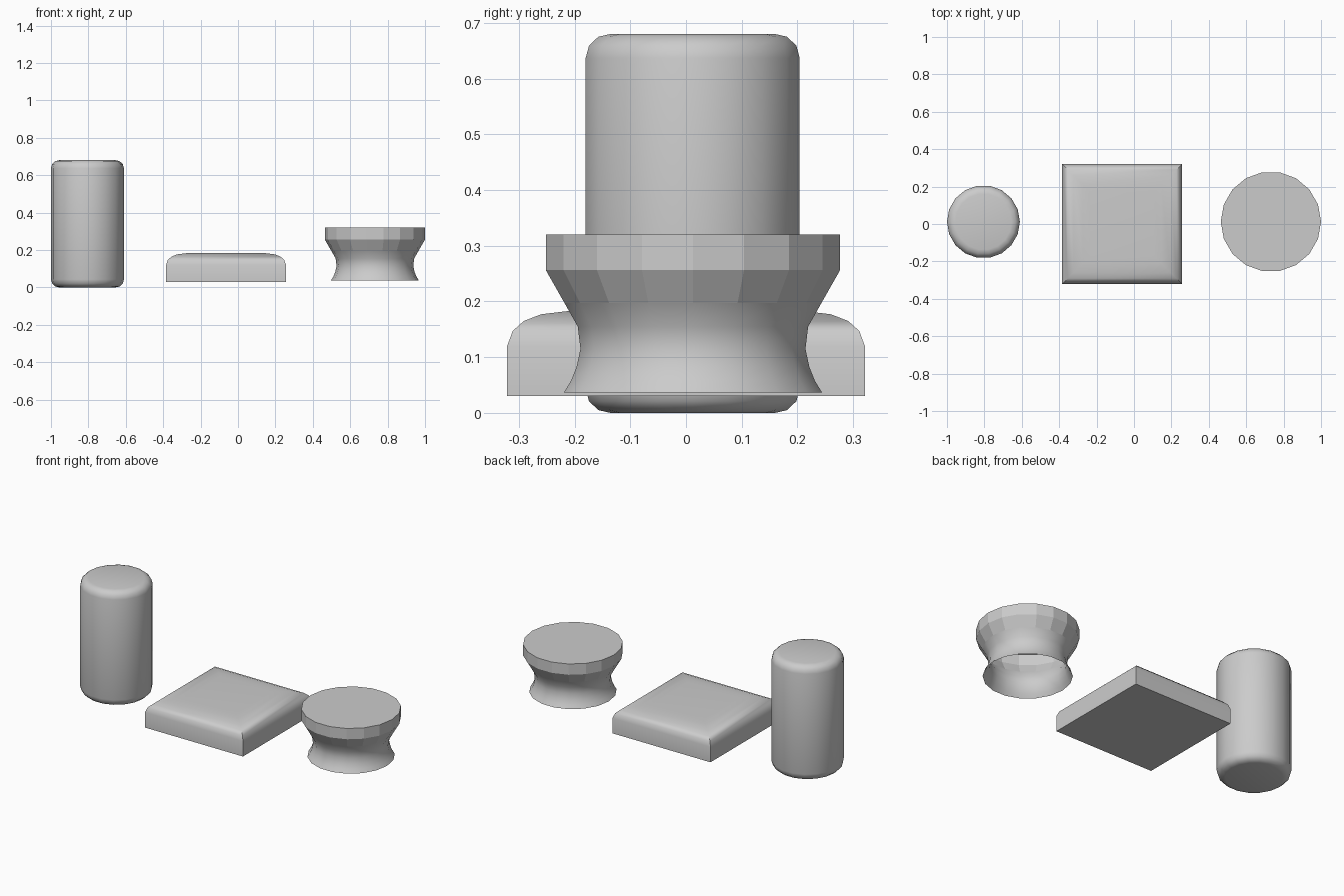
import bpy, bmesh
from math import cos, sin, pi, radians

if "Cube" in bpy.data.objects:
    bpy.data.objects.remove(bpy.data.objects["Cube"])


def loft(name, center, rings, sides, turn=0.0, bottom=True, flat_from=None, angle=35):
    """Stack regular polygon rings (radius, z) into one capped object."""
    bm = bmesh.new()
    loops = []
    for r, z in rings:
        loops.append([bm.verts.new((center[0] + r * cos(turn + 2 * pi * i / sides),
                                    center[1] + r * sin(turn + 2 * pi * i / sides), z))
                      for i in range(sides)])
    flat = []
    for k, (a, b) in enumerate(zip(loops, loops[1:])):
        for i in range(sides):
            j = (i + 1) % sides
            f = bm.faces.new((a[i], a[j], b[j], b[i]))
            if flat_from is not None and k >= flat_from:
                flat.append(f.index)
                f.tag = True
    bm.faces.new(loops[-1])
    if bottom:
        bm.faces.new(loops[0][::-1])
    bm.normal_update()
    bm.faces.index_update()
    flat = [f.index for f in bm.faces if f.tag]
    me = bpy.data.meshes.new(name)
    bm.to_mesh(me)
    bm.free()
    ob = bpy.data.objects.new(name, me)
    bpy.context.collection.objects.link(ob)
    bpy.ops.object.select_all(action='DESELECT')
    ob.select_set(True)
    bpy.context.view_layer.objects.active = ob
    bpy.ops.object.shade_smooth_by_angle(angle=radians(angle))
    for i in flat:
        me.polygons[i].use_smooth = False
    return ob


# Tall cylinder with rounded rims at both ends
rim = [(0.150, 0.0), (0.172, 0.005), (0.189, 0.021), (0.195, 0.043)]
loft("cylinder_post", (-0.805, 0.012),
     rim + [(r, 0.68 - z) for r, z in reversed(rim)], 18)

# Square slab with softly rounded top edges and sharp vertical corners
slab = [(0.321, 0.03), (0.321, 0.12), (0.311, 0.147), (0.291, 0.165),
        (0.26, 0.177), (0.21, 0.183), (0.17, 0.185)]
loft("square_slab", (-0.064, 0.0), [(h * 2 ** 0.5, z) for h, z in slab],
     4, turn=pi / 4)

# Waisted knob, open underneath, faceted around its upper bands
loft("waisted_knob", (0.732, 0.0125),
     [(0.235, 0.037), (0.222, 0.058), (0.212, 0.083), (0.205, 0.115), (0.210, 0.155),
      (0.234, 0.197), (0.268, 0.256), (0.268, 0.32)],
     18, bottom=False, flat_from=5, angle=40)
